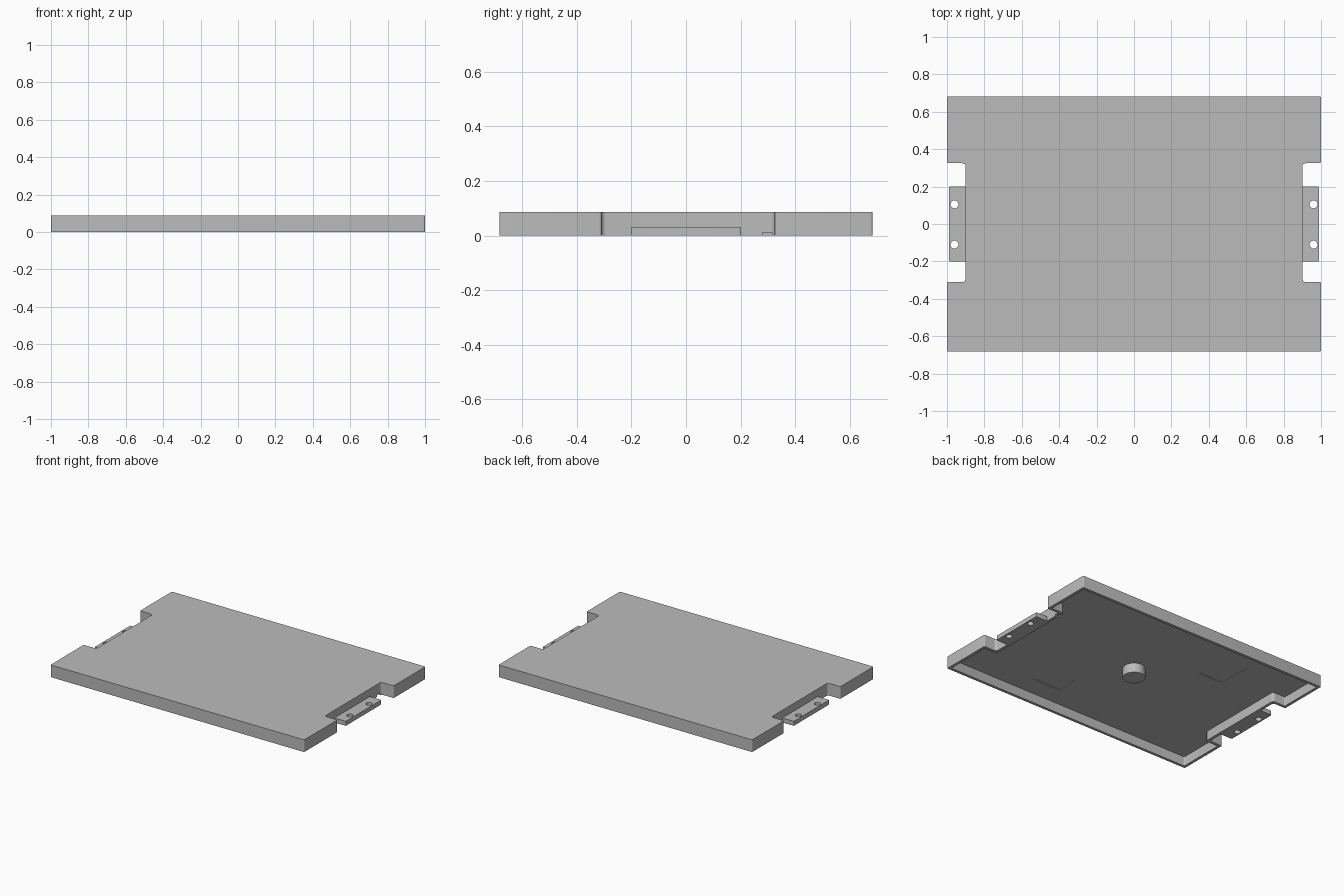
import bpy
import bmesh
from mathutils import Matrix, Vector

if "Cube" in bpy.data.objects:
    bpy.data.objects.remove(bpy.data.objects["Cube"], do_unlink=True)

HEIGHT, FLOOR, WALL = 0.087, 0.067, 0.02

grey = bpy.data.materials.new("plain grey")
grey.use_nodes = True
grey.diffuse_color = (0.5, 0.5, 0.5, 1)
grey.node_tree.nodes["Principled BSDF"].inputs["Base Color"].default_value = (0.5, 0.5, 0.5, 1)


def finish(name, bm):
    bmesh.ops.recalc_face_normals(bm, faces=bm.faces[:])
    mesh = bpy.data.meshes.new(name)
    bm.to_mesh(mesh)
    bm.free()
    mesh.materials.append(grey)
    ob = bpy.data.objects.new(name, mesh)
    bpy.context.collection.objects.link(ob)
    return ob


def prism(name, points, z0, z1, radii):
    """Extrude an outline whose corners are rounded by the given radii."""
    outline = []
    for i, (p, r) in enumerate(zip(points, radii)):
        p = Vector(p)
        a = (Vector(points[i - 1]) - p).normalized() * r
        b = (Vector(points[(i + 1) % len(points)]) - p).normalized() * r
        for k in range(5):
            t = k / 4
            outline.append(p + a * (1 - t) ** 2 + b * t ** 2)
    bm = bmesh.new()
    face = bm.faces.new([bm.verts.new((p.x, p.y, z0)) for p in outline])
    ext = bmesh.ops.extrude_face_region(bm, geom=[face])["geom"]
    bmesh.ops.translate(bm, vec=(0, 0, z1 - z0),
                        verts=[v for v in ext if isinstance(v, bmesh.types.BMVert)])
    return finish(name, bm)


def box(name, x0, x1, y0, y1, z0, z1, r=0.002):
    return prism(name, [(x0, y0), (x1, y0), (x1, y1), (x0, y1)], z0, z1, [r] * 4)


def cylinder(name, x, y, z0, z1, r, sides=32):
    bm = bmesh.new()
    bmesh.ops.create_cone(bm, cap_ends=True, segments=sides, radius1=r, radius2=r,
                          depth=z1 - z0, matrix=Matrix.Translation((x, y, (z0 + z1) / 2)))
    return finish(name, bm)


def cut(target, cutter):
    mod = target.modifiers.new("cut", 'BOOLEAN')
    mod.operation, mod.solver, mod.object = 'DIFFERENCE', 'EXACT', cutter
    bpy.context.view_layer.objects.active = target
    bpy.ops.object.modifier_apply(modifier=mod.name)
    bpy.data.objects.remove(cutter, do_unlink=True)


def tray_outline(d):
    """Rectangle with a notch in each short side, inset by d."""
    x, n, y0, y1 = 1 - d, 0.9 - d, -0.683 + d, 0.683 - d
    lo, hi = -0.31 - d, 0.325 + d
    right = [(x, y0), (x, lo), (n, lo), (n, hi), (x, hi), (x, y1)]
    return right + [(-px, py) for px, py in reversed(right)]


# Hollow tray, open underneath
corner = [0.008, 0.008, 0.02, 0.02, 0.008, 0.008] * 2
tray = prism("tray_shell", tray_outline(0), 0, HEIGHT, corner)
cut(tray, prism("cavity", tray_outline(WALL), -0.05, FLOOR, corner))

# Shallow rectangular recesses in the underside and a slot in one notch wall
cut(tray, box("recess_a", 0.19, 0.41, -0.52, -0.365, 0.05, FLOOR + 0.004))
cut(tray, box("recess_b", -0.555, -0.36, 0.225, 0.475, 0.05, FLOOR + 0.004))
cut(tray, box("slot", 0.86, 0.92, 0.28, 0.315, -0.01, 0.012))

# Central post
post = cylinder("centre_post", 0, 0, 0, FLOOR + 0.005, 0.073, 48)

# Mounting tabs with two screw holes each
tabs = []
for side, name in ((1, "left_tab"), (-1, "right_tab")):
    x0, x1 = sorted((side * 0.885, side * 0.99))
    tab = box(name, x0, x1, -0.2, 0.2, 0, 0.032, 0.006)
    for y in (-0.11, 0.105):
        cut(tab, cylinder("hole", side * 0.96, y, -0.05, 0.1, 0.021))
    tabs.append(tab)

# Smooth the rounded surfaces, keep edges sharp
bpy.ops.object.select_all(action='DESELECT')
for ob in [tray, post] + tabs:
    ob.select_set(True)
bpy.context.view_layer.objects.active = tray
bpy.ops.object.shade_smooth_by_angle(angle=0.6)
